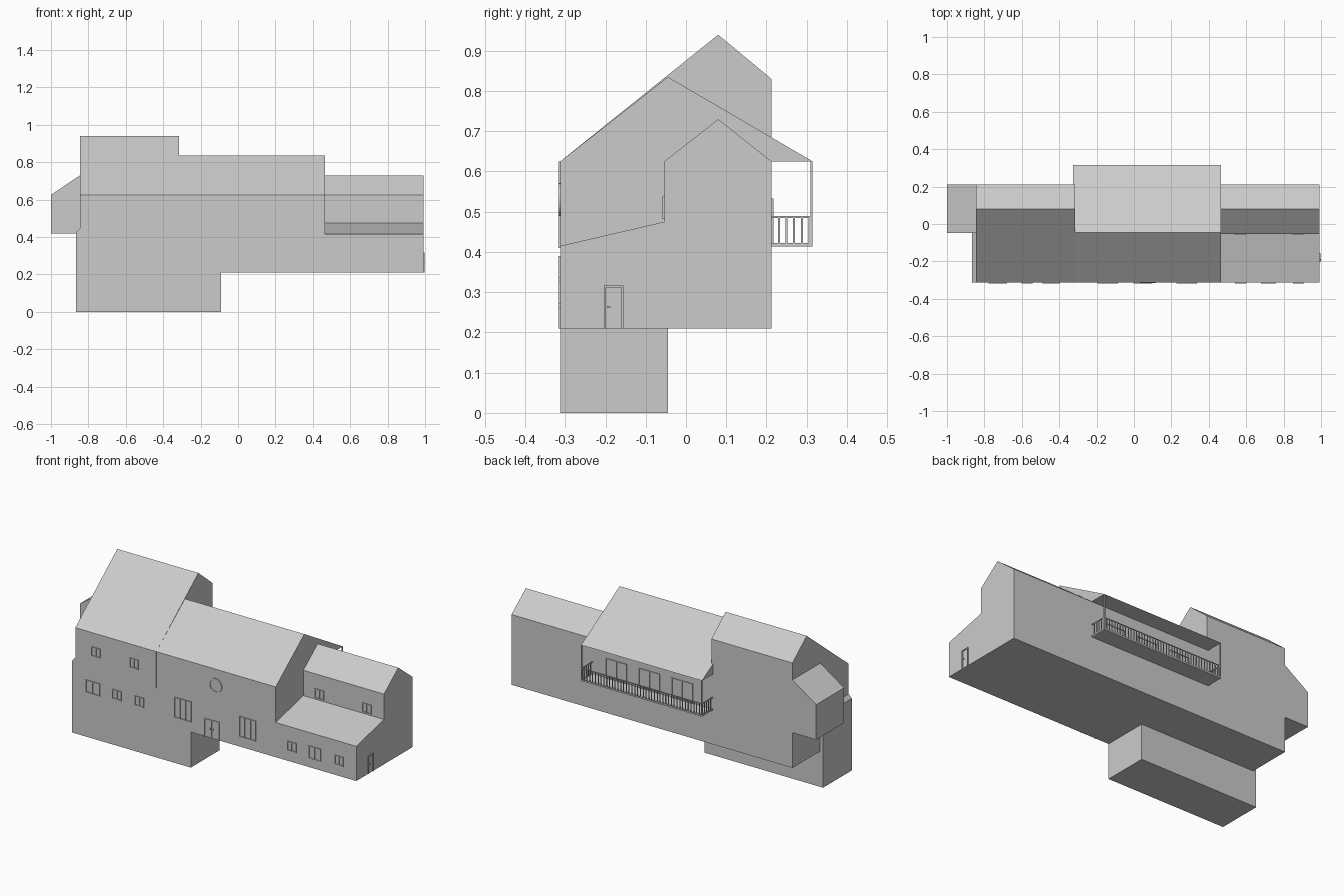
import bpy, bmesh, math
from mathutils import Vector

if "Cube" in bpy.data.objects:
    bpy.data.objects.remove(bpy.data.objects["Cube"])

stone = bpy.data.materials.new("pale_grey")
stone.diffuse_color = (0.6, 0.6, 0.6, 1)
stone.use_nodes = True
stone.node_tree.nodes["Principled BSDF"].inputs["Base Color"].default_value = stone.diffuse_color

FRONT, BACK = -0.3125, 0.2125


def finish(name, bm):
    bmesh.ops.recalc_face_normals(bm, faces=bm.faces[:])
    me = bpy.data.meshes.new(name)
    bm.to_mesh(me)
    bm.free()
    me.materials.append(stone)
    ob = bpy.data.objects.new(name, me)
    bpy.context.collection.objects.link(ob)
    return ob


def prism(name, profile, a, b, axis="x"):
    """Extrude a (horizontal, z) profile from a to b along x or y."""
    bm = bmesh.new()
    place = (lambda p, t: (t, p[0], p[1])) if axis == "x" else (lambda p, t: (p[0], t, p[1]))
    face = bm.faces.new([bm.verts.new(place(p, a)) for p in profile])
    new = bmesh.ops.extrude_face_region(bm, geom=[face])["geom"]
    shift = Vector((b - a, 0, 0) if axis == "x" else (0, b - a, 0))
    bmesh.ops.translate(bm, vec=shift, verts=[v for v in new if isinstance(v, bmesh.types.BMVert)])
    return finish(name, bm)


def add_box(bm, x0, x1, y0, y1, z0, z1):
    vs = bmesh.ops.create_cube(bm, size=1)["verts"]
    bmesh.ops.scale(bm, vec=(x1 - x0, y1 - y0, z1 - z0), verts=vs)
    bmesh.ops.translate(bm, vec=((x0 + x1) / 2, (y0 + y1) / 2, (z0 + z1) / 2), verts=vs)


def boxes(name, items):
    bm = bmesh.new()
    for it in items:
        add_box(bm, *it)
    return finish(name, bm)


def frame(name, cx, z0, w, h, wall, out=-1, mullions=1, bar=0.005, sill=True):
    """Thin frame on a wall facing along y; out is the outward direction."""
    y0, y1 = sorted((wall - out * 0.002, wall + out * 0.005))
    xa, xb, z1 = cx - w / 2, cx + w / 2, z0 + h
    parts = [(xa, xa + bar, y0, y1, z0, z1), (xb - bar, xb, y0, y1, z0, z1),
             (xa + bar, xb - bar, y0, y1, z1 - bar, z1)]
    if sill:
        parts.append((xa + bar, xb - bar, y0, y1, z0, z0 + bar))
    for i in range(mullions):
        x = xa + w * (i + 1) / (mullions + 1)
        parts.append((x - bar / 2, x + bar / 2, y0, y1, z0 + bar, z1 - bar))
    return boxes(name, parts)


# Main volumes
prism("tall_house", [(FRONT, .21), (BACK, .21), (BACK, .83), (.08, .94), (FRONT, .625)], -.845, -.315)
prism("middle_house", [(FRONT, .21), (BACK, .21), (BACK, .625), (.315, .625), (-.045, .835),
                       (FRONT, .625)], -.325, .465)
prism("right_wing", [(FRONT, .21), (BACK, .21), (BACK, .625), (.08, .73), (-.054, .625),
                     (-.054, .475), (FRONT, .415)], .465, .992)
prism("left_bay", [(-1, .418), (-.845, .418), (-.845, .73), (-1, .625)], -.048, BACK, "y")
prism("left_buttress", [(-.865, 0), (-.845, 0), (-.845, .447), (-.865, .425)], FRONT, -.045, "y")
boxes("basement", [(-.865, -.09, FRONT, -.045, 0, .21)])

# Front windows: (centre x, bottom z, width, height, wall y)
wing_wall = -.054
windows = [(-.71, .487, .06, .056, FRONT), (-.46, .487, .06, .056, FRONT),
           (-.73, .262, .095, .075, FRONT), (-.572, .272, .06, .056, FRONT),
           (-.425, .272, .06, .056, FRONT), (.57, .272, .06, .056, FRONT),
           (.72, .262, .08, .075, FRONT), (.88, .272, .06, .056, FRONT),
           (.57, .482, .06, .056, wing_wall), (.88, .482, .06, .056, wing_wall)]
for i, (x, z, w, h, y) in enumerate(windows):
    frame(f"window_{i + 1}", x, z, w, h, y)
for i, x in enumerate((-.14, .283)):
    frame(f"tall_window_{i + 1}", x, .27, .11, .12, FRONT, mullions=2, bar=.003)

# Round window ring
bm = bmesh.new()
n = 24
rings = []
for r, y in ((.036, FRONT + .002), (.036, FRONT - .004), (.041, FRONT - .004), (.041, FRONT + .002)):
    rings.append([bm.verts.new((.073 + r * math.cos(2 * math.pi * k / n), y,
                                .53 + r * math.sin(2 * math.pi * k / n))) for k in range(n)])
for j in range(4):
    a, b = rings[j], rings[(j + 1) % 4]
    for k in range(n):
        bm.faces.new((a[k], a[(k + 1) % n], b[(k + 1) % n], b[k]))
finish("round_window", bm)

# Front double door, with handles, and drainpipe
frame("front_door", .047, .21, .1, .108, FRONT, sill=False)
boxes("front_door_handles", [(x, x + .004, FRONT - .005, FRONT, .258, .268) for x in (.036, .054)])
boxes("drainpipe", [(-.319, -.315, FRONT - .004, FRONT, .41, .625)])

# Side door on the right gable
boxes("side_door_frame", [(.99, .997, -.204, -.199, .21, .317), (.99, .997, -.160, -.155, .21, .317),
                          (.99, .997, -.199, -.160, .312, .317)])
boxes("side_door_handle", [(.99, 1.0, -.196, -.188, .262, .266)])

# Balcony doors on the back wall
for i, x in enumerate((.306, .09, -.125)):
    frame(f"balcony_door_{i + 1}", x, .418, .14, .115, BACK, out=1)

# Balcony floor, posts and railing
X0, X1, Y1 = -.325, .465, .315
boxes("balcony_floor", [(X0, X1, BACK, Y1, .413, .418)])
boxes("balcony_posts", [(x, x + .006, Y1 - .006, Y1, .418, .625) for x in (X0, X1 - .006)])
rails = []
for z in (.418, .485):
    rails.append((X0, X1, Y1 - .005, Y1, z, z + .004))
    rails += [(x, x + .005, BACK, Y1 - .005, z, z + .004) for x in (X0, X1 - .005)]
boxes("balcony_rails", rails)
count = 43
bars = [(X0 + (X1 - X0) * i / count - .002, X0 + (X1 - X0) * i / count + .002, Y1 - .005, Y1 - .001,
         .42, .486) for i in range(1, count)]
for x in (X0, X1 - .005):
    bars += [(x, x + .004, BACK + .019 * i - .003, BACK + .019 * i + .002, .42, .486) for i in range(1, 6)]
boxes("balcony_balusters", bars)
